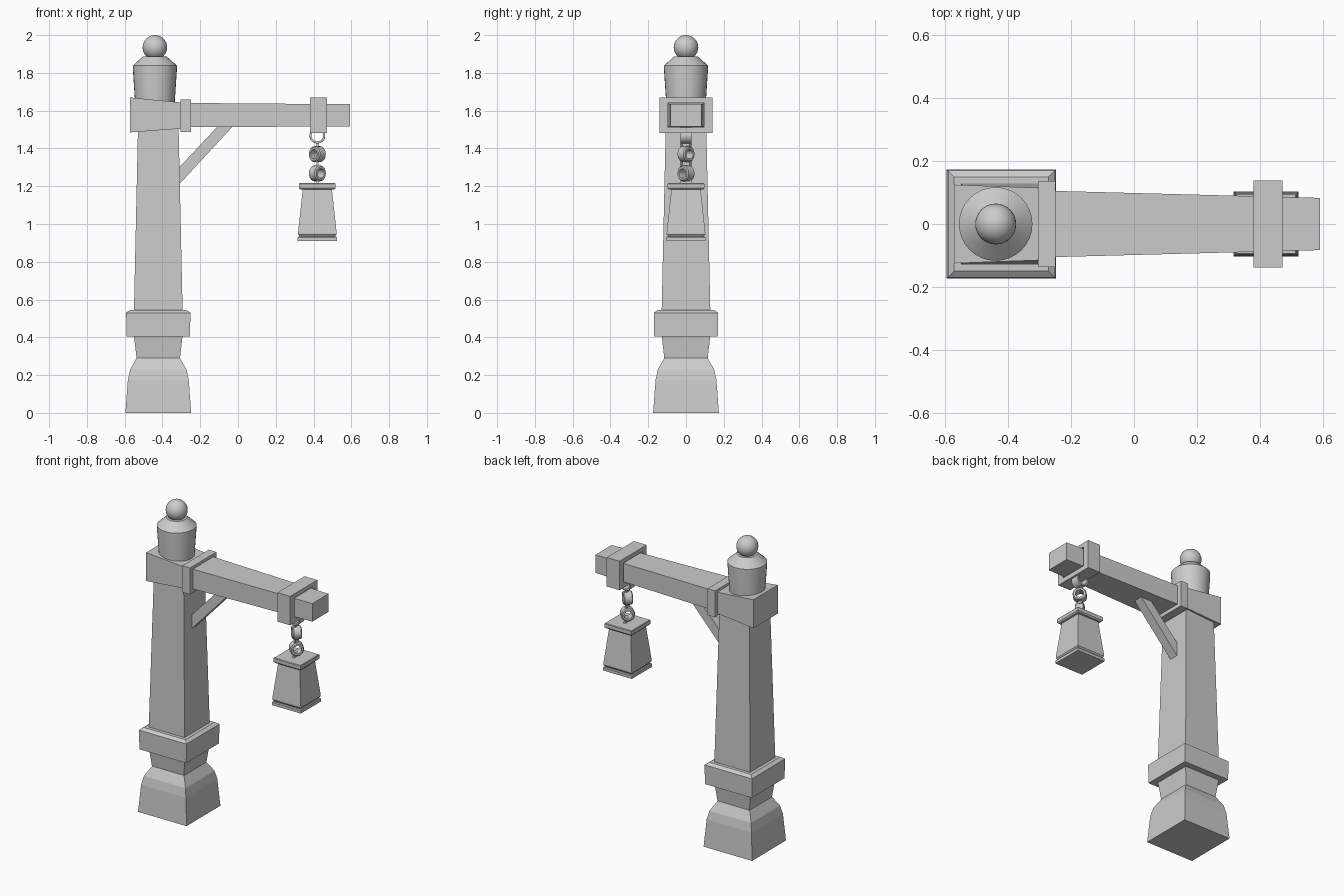
import bpy, bmesh, math
from mathutils import Vector

if "Cube" in bpy.data.objects:
    bpy.data.objects.remove(bpy.data.objects["Cube"])

PX = -0.422   # post centre
LX = 0.42     # lantern centre


def finish(name, bm):
    bmesh.ops.recalc_face_normals(bm, faces=bm.faces)
    me = bpy.data.meshes.new(name)
    bm.to_mesh(me)
    bm.free()
    ob = bpy.data.objects.new(name, me)
    bpy.context.collection.objects.link(ob)
    return ob


def smooth(ob, angle=35):
    bpy.ops.object.select_all(action='DESELECT')
    ob.select_set(True)
    bpy.context.view_layer.objects.active = ob
    bpy.ops.object.shade_smooth_by_angle(angle=math.radians(angle))


def loft(name, rings, closed=False):
    """Skin equal-length point rings; cap the ends unless closed into a loop."""
    bm = bmesh.new()
    vs = [[bm.verts.new(p) for p in r] for r in rings]
    n = len(vs[0])
    pairs = list(zip(vs, vs[1:])) + ([(vs[-1], vs[0])] if closed else [])
    for a, b in pairs:
        for i in range(n):
            j = (i + 1) % n
            bm.faces.new((a[i], a[j], b[j], b[i]))
    if not closed:
        bm.faces.new(vs[0])
        bm.faces.new(vs[-1])
    return finish(name, bm)


CORNERS = ((-1, -1), (1, -1), (1, 1), (-1, 1))


def square_tower(name, x, profile):
    """Square sections stacked in z; profile = (half width, z)."""
    return loft(name, [[(x + a * h, b * h, z) for a, b in CORNERS] for h, z in profile])


def x_section(x, hy, z0, z1):
    return [(x, a * hy, z0 if b < 0 else z1) for a, b in CORNERS]


def strap(name, x0, x1, outer, inner):
    """Rectangular band round the beam; outer/inner = (half y, z0, z1)."""
    return loft(name, [x_section(x0, *outer), x_section(x1, *outer),
                       x_section(x1, *inner), x_section(x0, *inner)], closed=True)


def turned(name, x, profile, n=32):
    """Round sections stacked in z; profile = (radius, z)."""
    ob = loft(name, [[(x + r * math.cos(2 * math.pi * i / n), r * math.sin(2 * math.pi * i / n), z)
                      for i in range(n)] for r, z in profile])
    smooth(ob, 25)


def chain_link(name, z, turn, r_out, r_in, length, n=20):
    """Short tube whose axis lies level, turned about z from the y axis."""
    axis = Vector((-math.sin(turn), math.cos(turn), 0))
    side = Vector((math.cos(turn), math.sin(turn), 0))
    c, h, b = Vector((LX, 0, z)), length / 2, 0.006 if length < r_out * 1.35 else 0.001
    prof = [(r_in, -h), (r_out - b, -h), (r_out, -h + b), (r_out, h - b), (r_out - b, h), (r_in, h)]
    rings = []
    for r, d in prof:
        rings.append([c + axis * d + r * (side * math.cos(t) + Vector((0, 0, math.sin(t))))
                      for t in (2 * math.pi * i / n for i in range(n))])
    smooth(loft(name, rings, closed=True))


# Post: flared foot, collar and tapering shaft
square_tower("post_foot", PX, [(0.174, 0), (0.161, 0.175), (0.149, 0.23), (0.115, 0.29), (0.130, 0.42)])
square_tower("post_collar", PX, [(0.168, 0.405), (0.170, 0.53), (0.150, 0.545)])
square_tower("post_shaft", PX, [(0.129, 0.53), (0.105, 1.62)])

# Head block, beam and its two straps
loft("head_block", [x_section(-0.572, 0.125, 1.485, 1.67), x_section(-0.30, 0.115, 1.505, 1.643)])
loft("beam", [x_section(-0.32, 0.107, 1.512, 1.641), x_section(0.592, 0.083, 1.517, 1.634)])
strap("post_strap", -0.305, -0.25, (0.136, 1.488, 1.66), (0.103, 1.515, 1.637))
strap("end_strap", 0.38, 0.472, (0.139, 1.482, 1.67), (0.096, 1.512, 1.643))

# Diagonal brace
BRACE = [(-0.33, 1.19), (-0.33, 1.28), (-0.10, 1.525), (-0.02, 1.525)]
loft("brace", [[(x, y, z) for x, z in BRACE] for y in (-0.03, 0.03)])

# Turned cap and ball finial
turned("post_cap", -0.44, [(0.104, 1.60), (0.106, 1.66), (0.117, 1.825), (0.117, 1.838), (0.062, 1.888)])
bm = bmesh.new()
bmesh.ops.create_uvsphere(bm, u_segments=32, v_segments=16, radius=0.065)
bmesh.ops.translate(bm, verts=bm.verts, vec=(-0.44, 0, 1.935))
smooth(finish("ball_finial", bm))

# Hanger loop, two chain links and the thin tabs between them
chain_link("hanger_loop", 1.468, 0, 0.042, 0.031, 0.058)
chain_link("upper_link", 1.37, -math.radians(45), 0.042, 0.025, 0.055)
chain_link("lower_link", 1.268, math.radians(45), 0.042, 0.025, 0.055)
for name, z0, z1, h0, h1 in (("top_tab", 1.395, 1.435, 0.018, 0.018),
                             ("middle_tab", 1.295, 1.345, 0.018, 0.018),
                             ("lantern_tab", 1.20, 1.245, 0.042, 0.022)):
    loft(name, [[(LX + a * 0.005, b * h, z) for a, b in CORNERS] for h, z in ((h0, z0), (h1, z1))])

# Lantern: lid, tapered body and foot plate
square_tower("lantern_lid", LX, [(0.090, 1.182), (0.097, 1.19), (0.097, 1.212), (0.094, 1.216)])
square_tower("lantern_body", LX, [(0.077, 1.185), (0.102, 0.955), (0.102, 0.945), (0.094, 0.935), (0.094, 0.925)])
square_tower("lantern_foot", LX, [(0.104, 0.91), (0.104, 0.928), (0.100, 0.933)])
